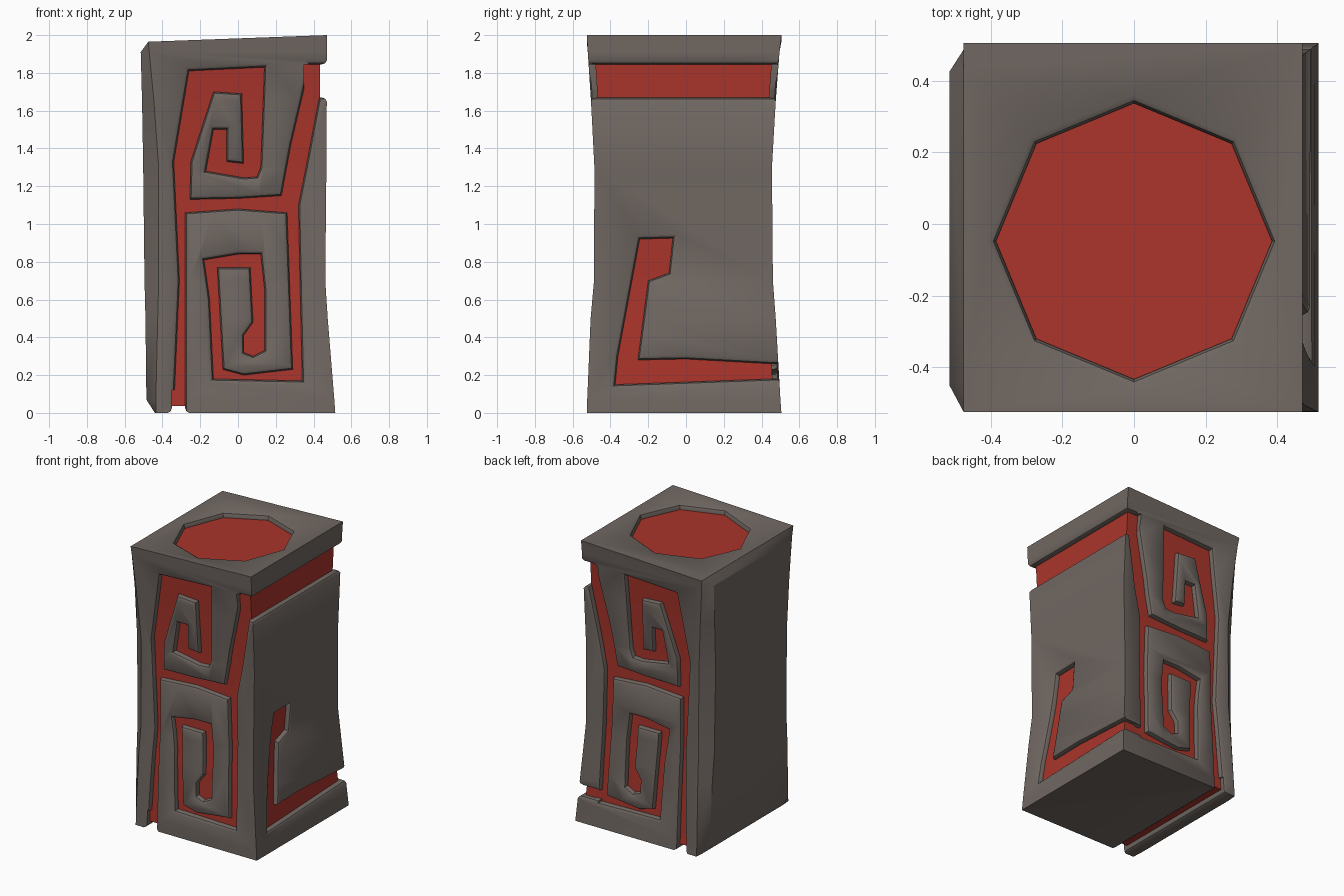
import bpy, bmesh, math
from mathutils import Vector

if "Cube" in bpy.data.objects:
    bpy.data.objects.remove(bpy.data.objects["Cube"])

# Waisted outline: z, left corner x, left face x, right x, front y, back y
ROWS = [(0.00, -.435, -.440, .515, -.525, .505),
        (0.07, -.435, -.485, .510, -.523, .500),
        (0.50, -.425, -.490, .475, -.505, .475),
        (0.70, -.420, -.495, .462, -.487, .460),
        (1.30, -.420, -.502, .468, -.485, .455),
        (1.65, -.445, -.508, .470, -.503, .475),
        (1.91, -.470, -.515, .470, -.520, .495),
        (2.00, -.475, -.475, .470, -.525, .505)]
RIGHT, FRONT, BACK = 3, 4, 5


def side(col, z):
    """Outline value at height z."""
    z = min(max(z, 0), 2)
    for r, s in zip(ROWS, ROWS[1:]):
        if z <= s[0]:
            return r[col] + (s[col] - r[col]) * (z - r[0]) / (s[0] - r[0])


def top(x):
    """The top slopes gently down to the left."""
    return 2 - 0.035 * (0.47 - x) / 0.945


def make_material(name, color):
    m = bpy.data.materials.new(name)
    m.diffuse_color = (*color, 1)
    m.use_nodes = True
    m.node_tree.nodes["Principled BSDF"].inputs["Base Color"].default_value = m.diffuse_color
    return m


def loft(name, rings, mat):
    """Closed solid through a list of equal-length point rings."""
    bm = bmesh.new()
    vs = [[bm.verts.new(p) for p in ring] for ring in rings]
    n = len(rings[0])
    for a, b in zip(vs, vs[1:]):
        for i in range(n):
            bm.faces.new((a[i], a[(i + 1) % n], b[(i + 1) % n], b[i]))
    bm.faces.new(vs[0])
    bm.faces.new(vs[-1])
    bmesh.ops.recalc_face_normals(bm, faces=bm.faces)
    me = bpy.data.meshes.new(name)
    bm.to_mesh(me)
    bm.free()
    me.materials.append(mat)
    ob = bpy.data.objects.new(name, me)
    bpy.context.collection.objects.link(ob)
    return ob


def pillar(name, inset, mat):
    rings = []
    for k, (z, xc, xl, xr, yf, yb) in enumerate(ROWS):
        xc, xl, xr, yf, yb = xc + inset, xl + inset, xr - inset, yf + inset, yb - inset
        ring = [(xr, yf), (xr, yb), (xc, yb), (xl, yb - .07), (xl, yf + .07), (xc, yf)]
        if k == 0:
            z = inset
        rings.append([(x, y, top(x) - inset if k == len(ROWS) - 1 else z) for x, y in ring])
    return loft(name, rings, mat)


def combine(ob, tool, op):
    mod = ob.modifiers.new(op, 'BOOLEAN')
    mod.object, mod.operation, mod.solver = tool, op, 'EXACT'
    mod.material_mode = 'TRANSFER'
    bpy.context.view_layer.objects.active = ob
    bpy.ops.object.modifier_apply(modifier=mod.name)
    bpy.data.objects.remove(tool)


def refine(pts, step=0.2):
    out = []
    for p, q in zip(pts, pts[1:] + pts[:1]):
        p, q = Vector(p), Vector(q)
        n = math.ceil((q - p).length / step)
        out += [p.lerp(q, i / n) for i in range(n)]
    return out


def grow(pts, dist):
    """Offset a closed polygon outwards with limited mitres."""
    n = len(pts)
    area = sum(pts[i - 1].cross(pts[i]) for i in range(n))
    s = 1 if area > 0 else -1
    out = []
    for i, p in enumerate(pts):
        a, b = (p - pts[i - 1]).normalized(), (pts[(i + 1) % n] - p).normalized()
        na, nb = Vector((a.y, -a.x)) * s, Vector((b.y, -b.x)) * s
        out.append(p + (na + nb) / max(1 + na.dot(nb), 0.6) * dist)
    return out


def carve(ob, pts, place):
    """Cut a groove with a soft rim; place(a, b, depth) maps it onto a side."""
    pts = refine(pts)
    rings = [[place(q.x, q.y, d) for q in grow(pts, off)] for d, off in
             ((.12, 0), (.026, 0), (.008, .007), (-.002, .024), (-.05, .026))]
    combine(ob, loft("groove_cutter", rings, stone), 'DIFFERENCE')


def on_front(a, b, d):
    return (a, side(FRONT, b) + d, b)


def on_back(a, b, d):
    return (a, side(BACK, b) - d, b)


def on_right(a, b, d):
    return (side(RIGHT, b) - d, a, b)


stone = make_material("stone", (.16, .135, .12))
red = make_material("red", (.40, .035, .024))
body = pillar("carved_pillar", 0, stone)

# Double spiral groove shared by front and back
spiral = [(-.26, 1.81), (.14, 1.83), (.12, 1.30), (.10, 1.25), (.03, 1.245), (-.17, 1.28),
          (-.13, 1.50), (-.06, 1.50), (-.06, 1.33), (.03, 1.32), (.02, 1.69), (-.13, 1.70),
          (-.25, 1.33), (-.255, 1.13), (0, 1.135), (.23, 1.15), (.28, 1.42), (.38, 1.845),
          (.6, 1.845), (.6, 1.67), (.43, 1.67), (.36, 1.30), (.32, 1.10), (.33, .60),
          (.34, .17), (-.13, .18), (-.15, .60), (-.18, .81), (0, .84), (.12, .84),
          (.14, .66), (.14, .33), (.08, .30), (.03, .32), (.03, .41), (.08, .48),
          (.065, .77), (-.11, .77), (-.08, .23), (.03, .20), (.29, .23), (.26, 1.06),
          (0, 1.08), (-.28, 1.06), (-.28, .70), (-.28, -.2), (-.35, -.2), (-.31, .70),
          (-.34, 1.33)]
carve(body, spiral, on_front)
carve(body, spiral, on_back)

# Right side: upper band, and a hooked groove running round to the back
carve(body, [(-.7, 1.67), (.7, 1.67), (.7, 1.845), (-.7, 1.845)], on_right)
carve(body, [(-.375, .15), (-.36, .30), (-.245, .92), (-.07, .925), (-.09, .74), (-.20, .70),
             (-.255, .28), (0, .285), (.45, .26), (.7, .25), (.7, .18), (.45, .18)], on_right)
carve(body, [(.31, .185), (.7, .185), (.7, .25), (.31, .25)], on_back)

# Underside strip and octagon on top
carve(body, [(-.35, -.7), (-.28, -.7), (-.28, .7), (-.35, .7)], lambda a, b, d: (a, b, d))
octagon = [(.385 * math.cos(i * math.pi / 4), -.048 + .385 * math.sin(i * math.pi / 4))
           for i in range(8)]
carve(body, octagon, lambda a, b, d: (a, b, top(a) - d))

# Red core fills the groove floors
combine(body, pillar("red_core", .036, red), 'UNION')
body.select_set(True)
bpy.context.view_layer.objects.active = body
bpy.ops.object.shade_smooth_by_angle(angle=math.radians(35))
